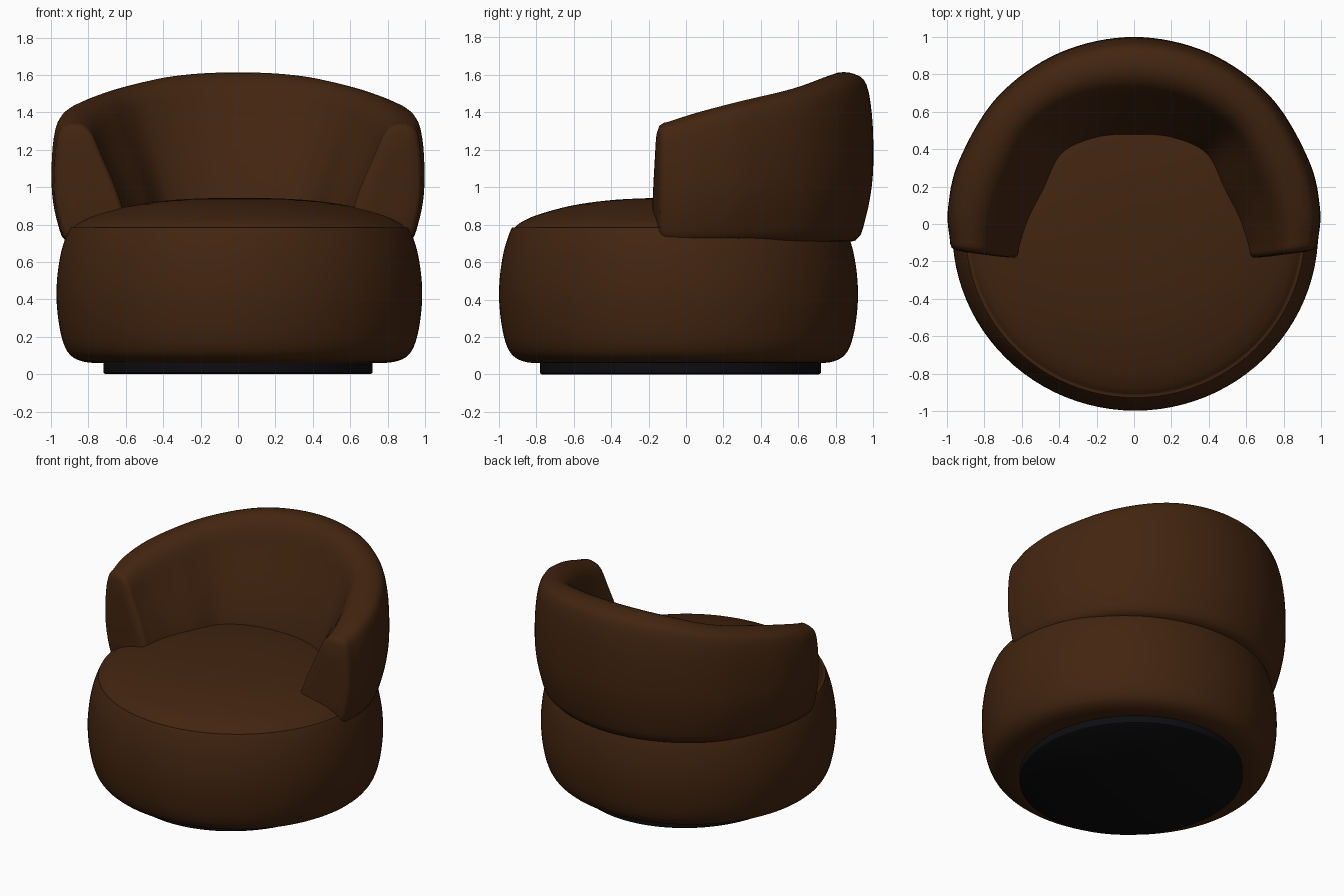
import bpy, bmesh, math
from mathutils import Vector

if "Cube" in bpy.data.objects:
    bpy.data.objects.remove(bpy.data.objects["Cube"])


def material(name, rgb):
    m = bpy.data.materials.new(name)
    m.diffuse_color = (*rgb, 1)
    m.use_nodes = True
    m.node_tree.nodes["Principled BSDF"].inputs["Base Color"].default_value = m.diffuse_color
    return m


brown = material("brown upholstery", (0.055, 0.018, 0.005))
black = material("black base", (0.004, 0.004, 0.005))


def finish(name, bm, mat, angle):
    bmesh.ops.recalc_face_normals(bm, faces=bm.faces)
    mesh = bpy.data.meshes.new(name)
    bm.to_mesh(mesh)
    bm.free()
    ob = bpy.data.objects.new(name, mesh)
    bpy.context.collection.objects.link(ob)
    mesh.materials.append(mat)
    bpy.ops.object.select_all(action='DESELECT')
    bpy.context.view_layer.objects.active = ob
    ob.select_set(True)
    bpy.ops.object.shade_smooth_by_angle(angle=math.radians(angle))
    return ob


def skin(bm, rings):
    """Bridge closed rings of points and cap both ends."""
    vs = [[bm.verts.new(p) for p in ring] for ring in rings]
    n = len(vs[0])
    for a, b in zip(vs, vs[1:]):
        for i in range(n):
            j = (i + 1) % n
            bm.faces.new((a[i], a[j], b[j], b[i]))
    bm.faces.new(vs[0])
    bm.faces.new(vs[-1])


def smooth_path(pts, steps, closed=False):
    """Catmull-Rom samples through a few control points."""
    pts = [Vector(p) for p in pts]
    n = len(pts)
    get = (lambda i: pts[i % n]) if closed else (lambda i: pts[max(0, min(n - 1, i))])
    out = []
    for i in range(n if closed else n - 1):
        a, b, c, d = (get(i + k) for k in (-1, 0, 1, 2))
        for s in range(steps):
            t = s / steps
            out.append(0.5 * (2 * b + (c - a) * t + (2 * a - 5 * b + 4 * c - d) * t * t
                              + (3 * b - a - 3 * c + d) * t ** 3))
    return out if closed else out + [pts[-1]]


def lathe(name, profile, centre, radius, mat, angle, n=96):
    bm = bmesh.new()
    skin(bm, [[(centre[0] + radius[0] * r * math.cos(2 * math.pi * i / n),
                centre[1] + radius[1] * r * math.sin(2 * math.pi * i / n), z)
               for i in range(n)] for r, z in profile])
    return finish(name, bm, mat, angle)


# plinth under the seat
lathe("base", [(0.985, 0), (1, 0.008), (1, 0.08)], (0.0, -0.03), (0.72, 0.75), black, 40)

# round seat: bulging side, seam, domed top
side = smooth_path([(0.70, 0.06), (0.84, 0.065), (0.925, 0.105), (0.97, 0.2), (0.995, 0.36),
                    (0.995, 0.5), (0.975, 0.64), (0.945, 0.74), (0.925, 0.785)], 4)
dome = smooth_path([(0.91, 0.785), (0.87, 0.815), (0.78, 0.853), (0.6, 0.9), (0.4, 0.928),
                    (0.2, 0.94), (0.01, 0.942)], 4)
lathe("seat", [tuple(p) for p in side + dome], (0.007, -0.04), (0.98, 0.96), brown, 50)

# wraparound backrest: stations of inner xy, outer xy, top height
half = [(0.0, 0.47, 0.0, 1.0, 1.61), (0.20, 0.455, 0.40, 0.915, 1.59),
        (0.38, 0.37, 0.73, 0.68, 1.525), (0.47, 0.18, 0.935, 0.34, 1.455),
        (0.55, 0.02, 0.995, 0.08, 1.395), (0.60, -0.13, 0.985, -0.08, 1.345)]
stations = [(-a, b, -c, d, z) for a, b, c, d, z in reversed(half[1:])] + half

# cross-section: fraction from inner to outer edge, fraction of height
section = smooth_path([(0.82, 0.0), (0.92, 0.13), (0.985, 0.33), (1.0, 0.52), (0.985, 0.75),
                       (0.93, 0.93), (0.82, 0.99), (0.64, 1.0), (0.48, 0.93), (0.34, 0.74),
                       (0.15, 0.47), (0.03, 0.25), (0.0, 0.09), (0.12, 0.0), (0.5, -0.01)],
                      3, closed=True)
BOTTOM = 0.715
# Vectors of 5 numbers are split into 3D and 2D paths
inner = smooth_path([(s[0], s[1], s[4]) for s in stations], 8)
outer = smooth_path([(s[2], s[3], s[4]) for s in stations], 8)
rings = []
for a, b in zip(inner, outer):
    ring = []
    for f, h in section:
        p = a.lerp(b, f)
        ring.append(Vector((p.x, p.y, BOTTOM + h * (a.z - BOTTOM))))
    rings.append(ring)


def cap(ring):
    """Shrinking rings that round off an arm end."""
    c = sum(ring, Vector()) / len(ring)
    return [[c + (p - c) * k + Vector((0, dy, 0)) for p in ring]
            for k, dy in ((0.985, -0.025), (0.94, -0.045), (0.85, -0.055),
                          (0.5, -0.06), (0.05, -0.06))]


rings = cap(rings[0])[::-1] + rings + cap(rings[-1])
bm = bmesh.new()
skin(bm, rings)
finish("backrest", bm, brown, 50)
